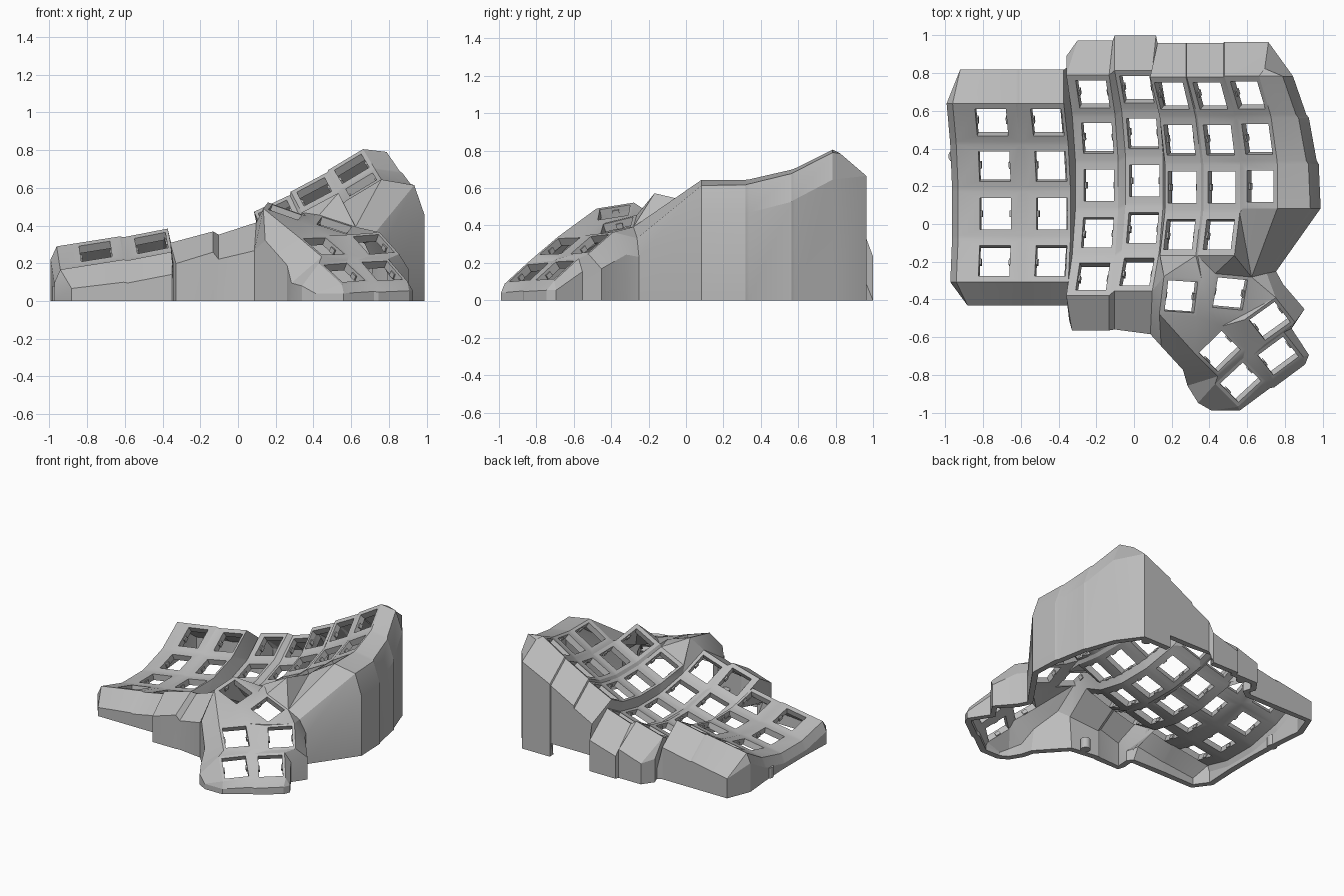
import bpy, bmesh, math
from mathutils import Matrix, Vector

if "Cube" in bpy.data.objects:
    bpy.data.objects.remove(bpy.data.objects["Cube"])

grey = bpy.data.materials.new("light_grey")
grey.diffuse_color = (0.5, 0.5, 0.5, 1)
grey.use_nodes = True
grey.node_tree.nodes["Principled BSDF"].inputs["Base Color"].default_value = grey.diffuse_color

RADIUS, STEP = 0.966, math.radians(15)   # column curvature and angle per row
HOLE = 0.083                             # half width of a switch opening
# column: x, y, z of the lowest key, sideways tilt, rows, left and right extents
COLUMNS = {
    "A": (-0.735, 0.055, 0.135, 9, 4, 0.20, 0.14),
    "B": (-0.435, 0.055, 0.18, 11, 4, 0.14, 0.10),
    "C": (-0.185, 0.205, 0.16, 15, 5, 0.13, 0.105),
    "D": (0.055, 0.23, 0.205, 18, 5, 0.105, 0.105),
    "E": (0.255, 0.195, 0.345, 25, 4, 0.10, 0.11),
    "F": (0.465, 0.195, 0.465, 28, 4, 0.11, 0.11),
    "G": (0.67, 0.20, 0.59, 31, 3, 0.11, 0.105),
}
# thumb key: centre, turn about z, face normal
THUMBS = {
    "T1": ((0.25, -0.385, 0.47), -7, (0.34, -0.20, 1)),
    "T2": ((0.51, -0.37, 0.40), -10, (0.30, -0.30, 1)),
    "T3": ((0.72, -0.515, 0.30), 38, (0.35, -0.60, 1)),
    "T4": ((0.455, -0.675, 0.29), 45, (0.40, -0.45, 1)),
    "T5": ((0.765, -0.70, 0.16), 38, (0.40, -0.60, 1)),
    "T6": ((0.565, -0.84, 0.15), 45, (0.40, -0.52, 1)),
}

bm = bmesh.new()
clips = bmesh.new()
V = {}            # named plate corners, such as "A0TL"
plate_faces = []


def face(*vs):
    vs = list(dict.fromkeys(vs))
    if len(vs) > 2 and not bm.faces.get(vs):
        return bm.faces.new(vs)


def key(name, m, left, right, half):
    """One key plate: a square ring around a switch opening, with two side clips."""
    outer = [(-left, half), (right, half), (right, -half), (-left, -half)]
    inner = [(-HOLE, HOLE), (HOLE, HOLE), (HOLE, -HOLE), (-HOLE, -HOLE)]
    o = [bm.verts.new(m @ Vector((x, y, 0))) for x, y in outer]
    n = [bm.verts.new(m @ Vector((x, y, 0))) for x, y in inner]
    for corner, v in zip(("TL", "TR", "BR", "BL"), o):
        V[name + corner] = v
    for i in range(4):
        j = (i + 1) % 4
        plate_faces.append(face(o[i], n[i], n[j], o[j]))
    for s in (-1, 1):
        bmesh.ops.create_cube(clips, size=1, matrix=m @ Matrix.Translation((s * HOLE, 0, -0.03))
                              @ Matrix.Diagonal((0.018, 0.035, 0.028, 1)))


def strip(a, b):
    """Web between two rows of corners, always closing the shorter diagonal."""
    a, b = [V[n] for n in a.split()], [V[n] for n in b.split()]
    i = j = 0
    while i < len(a) - 1 or j < len(b) - 1:
        da = (a[i + 1].co - b[j].co).length if i < len(a) - 1 else 99
        db = (a[i].co - b[j + 1].co).length if j < len(b) - 1 else 99
        if da < db:
            face(a[i], a[i + 1], b[j])
            i += 1
        else:
            face(a[i], b[j + 1], b[j])
            j += 1


def side(col, s, rows):
    return " ".join(f"{col}{r}T{s} {col}{r}B{s}" for r in rows)


# finger key plates, bent into cupped columns
for c, (x, y, z, tilt, rows, left, right) in COLUMNS.items():
    base = Matrix.Translation((x, y, z)) @ Matrix.Rotation(-math.radians(tilt), 4, 'Y')
    for r in range(rows):
        m = (base @ Matrix.Translation((0, 0, RADIUS))
             @ Matrix.Rotation(STEP * (2 - r), 4, 'X') @ Matrix.Translation((0, 0, -RADIUS)))
        key(f"{c}{r}", m, left, right, 0.117)
        if r:
            strip(f"{c}{r-1}BL {c}{r-1}BR", f"{c}{r}TL {c}{r}TR")

# thumb key plates
for name, (pos, yaw, normal) in THUMBS.items():
    n = Vector(normal).normalized()
    u = Vector((math.cos(math.radians(yaw)), math.sin(math.radians(yaw)), 0))
    u = (u - n * u.dot(n)).normalized()
    v = n.cross(u)
    m = Matrix.Translation(pos) @ Matrix((u, v, n)).transposed().to_4x4()
    key(name, m, 0.11 if name == "T1" else 0.102, 0.102, 0.102)

# webs between finger columns
strip(side("A", "R", range(4)), side("B", "L", range(4)))
strip(side("B", "R", range(4)), "C0BL " + side("C", "L", range(1, 4)) + " C4TL")
strip(side("C", "R", range(5)), side("D", "L", range(5)))
strip(side("D", "R", range(4)) + " D4TR", side("E", "L", range(4)))
strip(side("E", "R", range(4)), side("F", "L", range(4)))
strip(side("F", "R", range(3)) + " F3TR", side("G", "L", range(3)))

# webs joining the thumb cluster
strip("D4BR D4TR E3BL E3BR F3BL F3BR", "T1BL T1TL T1TR T2TL T2TR")
strip("F3BR F3TR G2BL G2BR", "T2TR")
strip("T1TR T1BR", "T2TL T2BL")
strip("T2TR T2BR", "T3TR T3TL")
strip("T1BL T1BR T2BL T2BR T3TL T3BL", "T4TL T4TR T4BR")
strip("T4BL T4BR", "T6TL T6TR")
strip("T3BL T3BR", "T5TL T5TR")
strip("T6TR T6BR", "T5TL T5BL")
face(V["T4BR"], V["T3BL"], V["T5TL"], V["T6TR"])

# outer wall: plate corner, offset to the shoulder, height of the lower rim,
# and an optional offset to a ridge between plate and shoulder
wall = []


def add(names, dx, dy, dz, rim=0.0, ridge=None):
    wall.extend((n, Vector((dx, dy, dz)), rim, ridge) for n in names.split())


for r in (3, 2, 1, 0):                                   # left side
    add(f"A{r}BL A{r}TL", -0.032, 0, -0.07)
add("A0TL", 0.04, 0.18, -0.14)                           # back
add("A0TR B0TL B0TR", 0, 0.18, -0.14)
add("C0BL", -0.01, 0.25, -0.12)
add("C0TL", 0.0, 0.10, -0.13)
add("C0TL", 0.06, 0.185, -0.15)
add("C0TR", 0.02, 0.185, -0.15)
add("D0TL", 0, 0.185, -0.18)
add("D0TR", 0.02, 0.185, -0.18)
add("E0TL", 0.04, 0.18, -0.13, 0.10)                     # cable opening
add("E0TR F0TL F0TR", 0, 0.18, -0.14, 0.10)
add("G0TL", 0, 0.18, -0.14)
add("G0TR", 0.05, 0.18, -0.14, 0, Vector((0.03, 0.04, -0.02)))
for i, n in enumerate("G0TR G0BR G1TR G1BR G2TR G2BR".split()):   # right side
    add(n, 0.18 + 0.01 * i, 0, -0.16 - 0.006 * i, 0,
        Vector((0.125 + 0.01 * i, 0, -0.015 - 0.003 * i)))
add("T2TR", 0.13, 0.03, -0.16, 0, Vector((0.08, 0.02, -0.06)))
add("T3TR", 0.04, 0.07, -0.12)                           # thumb cluster
add("T3BR", 0.05, 0.07, -0.08)
add("T5TR", 0.04, 0.02, -0.07)
add("T5BR", 0.03, 0.01, -0.05)
add("T5BR T5BL", 0.01, -0.04, -0.05)
add("T6BR", 0.02, -0.04, -0.05)
add("T6BL", 0.01, -0.02, -0.05)
add("T6BL", -0.14, -0.02, -0.05)
add("T6TL", -0.09, -0.10, -0.12)
add("T4BL", -0.16, -0.05, -0.14)
add("T4TL", -0.06, -0.09, -0.15)
add("T1BL", 0.01, -0.17, -0.17)
add("D4BR", -0.01, -0.23, -0.15)                         # front
add("D4BL", 0, -0.205, -0.13)
add("C4BR", 0, -0.185, -0.11)
add("C4BL", 0.03, -0.185, -0.11)
add("C4BL", 0.015, -0.13, -0.11)
add("C4TL", -0.01, -0.27, -0.12)
add("B3BR B3BL A3BR", 0, -0.125, -0.12)
add("A3BL", 0.06, -0.125, -0.10)

rings = []
for name, offset, rim, ridge in wall:
    top = V[name]
    s = top.co + offset
    s.z = max(s.z, 0.04)
    mid = bm.verts.new(top.co + ridge) if ridge else top
    rings.append((top, mid, bm.verts.new(s), bm.verts.new((s.x, s.y, rim))))
for a, b in zip(rings, rings[1:] + rings[:1]):
    for k in range(3):
        face(a[k], b[k], b[k + 1], a[k + 1])

bmesh.ops.recalc_face_normals(bm, faces=bm.faces)
if sum(f.normal.z for f in plate_faces) < 0:
    bmesh.ops.reverse_faces(bm, faces=bm.faces)


def finish(name, mesh):
    me = bpy.data.meshes.new(name)
    mesh.to_mesh(me)
    mesh.free()
    me.materials.append(grey)
    ob = bpy.data.objects.new(name, me)
    bpy.context.collection.objects.link(ob)
    return ob


finish("switch_clips", clips)
case = finish("keyboard_case", bm)
mod = case.modifiers.new("shell", 'SOLIDIFY')
mod.thickness, mod.offset = 0.045, -1
bpy.context.view_layer.objects.active = case
case.select_set(True)
bpy.ops.object.modifier_apply(modifier="shell")
bpy.ops.object.shade_smooth_by_angle(angle=math.radians(20))

# screw posts along the inside of the wall
for i, (x, y) in enumerate([(-0.95, 0.36), (-0.19, 0.93), (0.66, 0.92), (0.02, -0.5)]):
    bpy.ops.mesh.primitive_cylinder_add(vertices=16, radius=0.035, depth=0.08, location=(x, y, 0.04))
    post = bpy.context.object
    post.name = f"screw_post_{i + 1}"
    post.data.materials.append(grey)
    bpy.ops.object.shade_smooth_by_angle()
